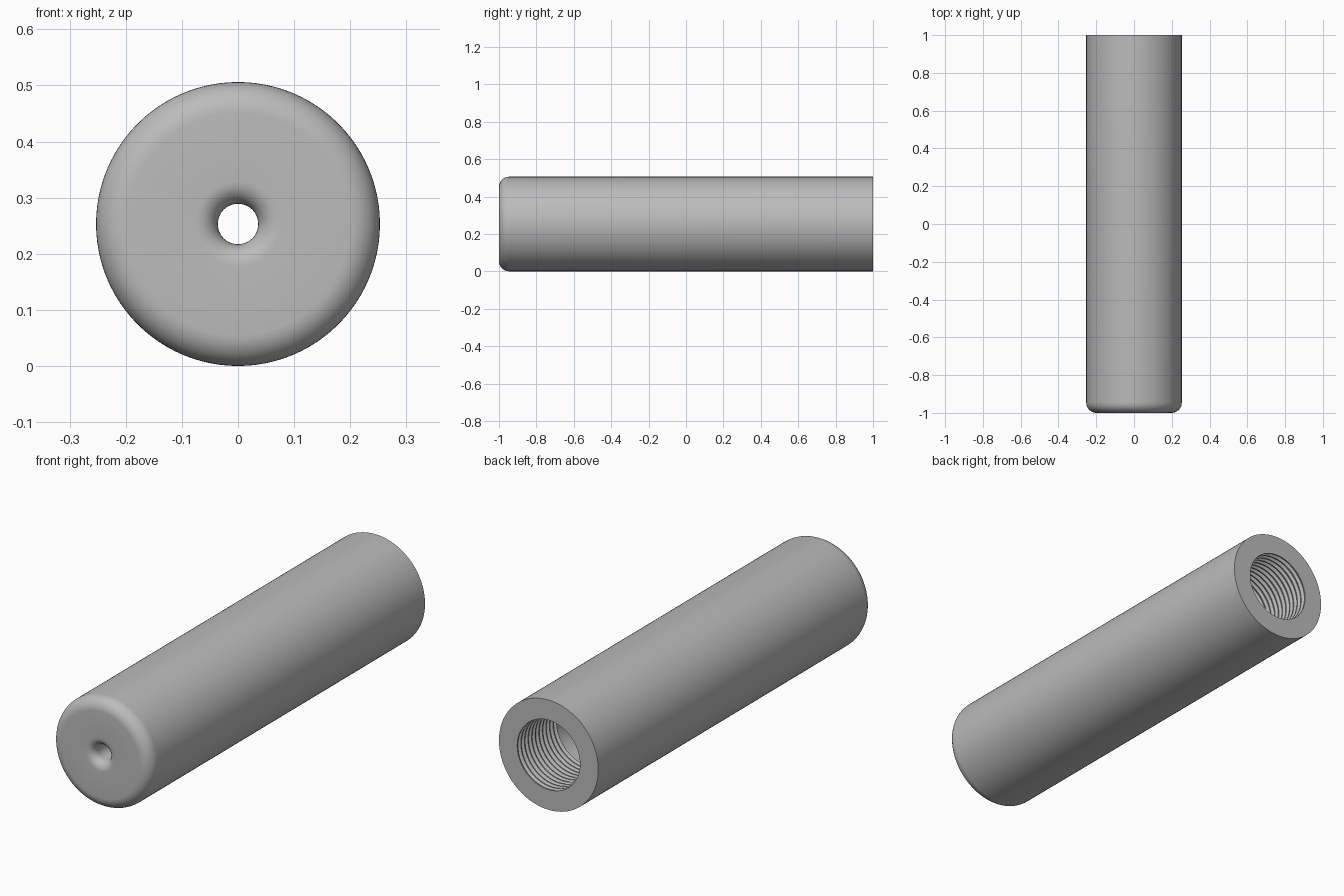
import bpy, bmesh, math
from mathutils import Matrix, Vector

cube = bpy.data.objects.get("Cube")
if cube:
    bpy.data.objects.remove(cube, do_unlink=True)

R, SEGMENTS = 0.253, 96
BORE, HOLE = 0.16, 0.036
ROUND, FLARE = 0.055, 0.04
PITCH, TURNS, GROOVE = 0.026, 11, 0.012

metal = bpy.data.materials.new("grey metal")
metal.use_nodes = True
grey = (0.5, 0.5, 0.5, 1)
metal.diffuse_color = grey
metal.node_tree.nodes["Principled BSDF"].inputs["Base Color"].default_value = grey


def arc(cr, cy, radius, start, end, steps=10):
    """Quarter-round points as (radius, y)."""
    angles = [math.radians(start + (end - start) * i / steps) for i in range(steps + 1)]
    return [(cr + radius * math.cos(a), cy + radius * math.sin(a)) for a in angles]


def lathe(name, profile):
    """Turn a closed (radius, y) profile about the lengthwise axis."""
    bm = bmesh.new()
    rings = []
    for i in range(SEGMENTS):
        turn = Matrix.Rotation(math.tau * i / SEGMENTS, 3, 'Y')
        rings.append([bm.verts.new(turn @ Vector((r, y, 0)) + Vector((0, 0, R)))
                      for r, y in profile])
    n = len(profile)
    for i, ring in enumerate(rings):
        after = rings[(i + 1) % SEGMENTS]
        for j in range(n):
            k = (j + 1) % n
            bm.faces.new((ring[j], ring[k], after[k], after[j]))
    bmesh.ops.recalc_face_normals(bm, faces=bm.faces)
    mesh = bpy.data.meshes.new(name)
    bm.to_mesh(mesh)
    bm.free()
    mesh.materials.append(metal)
    obj = bpy.data.objects.new(name, mesh)
    bpy.context.collection.objects.link(obj)
    bpy.ops.object.select_all(action='DESELECT')
    obj.select_set(True)
    bpy.context.view_layer.objects.active = obj
    bpy.ops.object.shade_smooth_by_angle(angle=math.radians(30))
    return obj


# Outer wall: flared front hole, flat face, rounded rim, straight side
profile = arc(HOLE + FLARE, -1 + FLARE, FLARE, 180, 270)
profile += arc(R - ROUND, -1 + ROUND, ROUND, -90, 0)
profile += [(R, 1)]

# Threaded socket at the back
for i in range(TURNS):
    y = 1 - i * PITCH
    profile += [(BORE, y), (BORE, y - PITCH * 0.2),
                (BORE + GROOVE, y - PITCH * 0.5), (BORE + GROOVE, y - PITCH * 0.7)]

# Plain chamber behind the thread, closed by the front wall
profile += [(BORE, 1 - TURNS * PITCH), (BORE, -0.85), (HOLE, -0.85)]

lathe("tube_body", profile)
